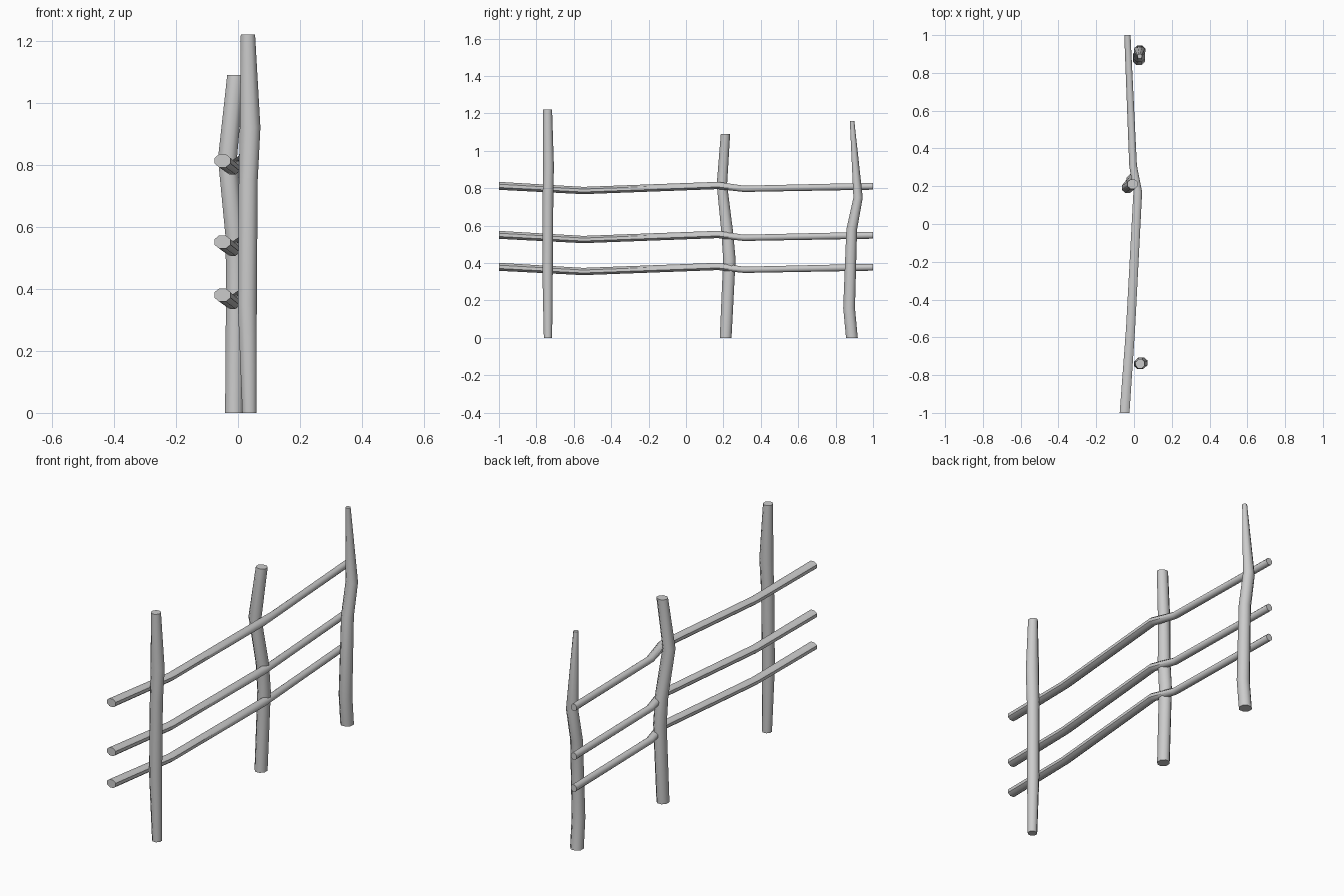
import bpy, bmesh, math
from mathutils import Vector

cube = bpy.data.objects.get("Cube")
if cube:
    bpy.data.objects.remove(cube, do_unlink=True)

grey = bpy.data.materials.new("pale grey wood")
grey.use_nodes = True
grey.diffuse_color = (0.6, 0.6, 0.6, 1)
grey.node_tree.nodes["Principled BSDF"].inputs["Base Color"].default_value = (0.6, 0.6, 0.6, 1)

SIDES = 8


def pole(name, rings, u, v):
    """Loft an eight-sided pole through (centre, radius_u, radius_v) rings."""
    bm = bmesh.new()
    loops = []
    for centre, ru, rv in rings:
        loop = []
        for i in range(SIDES):
            a = math.tau * (i + 0.5) / SIDES
            loop.append(bm.verts.new(Vector(centre) + u * ru * math.cos(a) + v * rv * math.sin(a)))
        loops.append(loop)
    for a, b in zip(loops, loops[1:]):
        for i in range(SIDES):
            j = (i + 1) % SIDES
            bm.faces.new((a[i], a[j], b[j], b[i]))
    bm.faces.new(loops[0])
    bm.faces.new(loops[-1])
    bmesh.ops.recalc_face_normals(bm, faces=bm.faces)
    mesh = bpy.data.meshes.new(name)
    bm.to_mesh(mesh)
    bm.free()
    mesh.materials.append(grey)
    ob = bpy.data.objects.new(name, mesh)
    bpy.context.collection.objects.link(ob)
    bpy.ops.object.select_all(action='DESELECT')
    ob.select_set(True)
    bpy.context.view_layer.objects.active = ob
    bpy.ops.object.shade_smooth_by_angle(angle=math.radians(50))
    return ob


X, Y, Z = Vector((1, 0, 0)), Vector((0, 1, 0)), Vector((0, 0, 1))

# Upright posts: (z, x, y, radius x, radius y)
posts = {
    "front_post": [(0, .037, -.738, .025, .024), (.35, .03, -.74, .033, .03),
                   (.75, .033, -.738, .033, .031), (.92, .039, -.735, .036, .031),
                   (1.22, .032, -.74, .025, .026)],
    "middle_post": [(0, -.012, .212, .032, .034), (.42, -.008, .232, .033, .036),
                    (.57, -.01, .22, .033, .034), (.82, -.034, .192, .033, .03),
                    (1.09, -.007, .211, .03, .027)],
    "back_post": [(0, .025, .887, .034, .034), (.16, .026, .872, .034, .034),
                  (.58, .028, .886, .032, .031), (.75, .03, .92, .032, .027),
                  (1.16, .03, .888, .013, .013)],
}
for name, rows in posts.items():
    pole(name, [((x, y, z), rx, ry) for z, x, y, rx, ry in rows], X, Y)

# Three matching rails: (y, x, z offset, radius x, radius z)
rail = [(-1, -.05, .813, .028, .023), (-.55, -.018, .788, .026, .021),
        (.17, .02, .815, .025, .021), (.31, -.005, .797, .022, .018),
        (1, -.035, .811, .018, .02)]
for name, drop in (("top_rail", 0), ("middle_rail", .262), ("lower_rail", .433)):
    pole(name, [((x, y, z - drop), rx, rz) for y, x, z, rx, rz in rail], X, Z)
